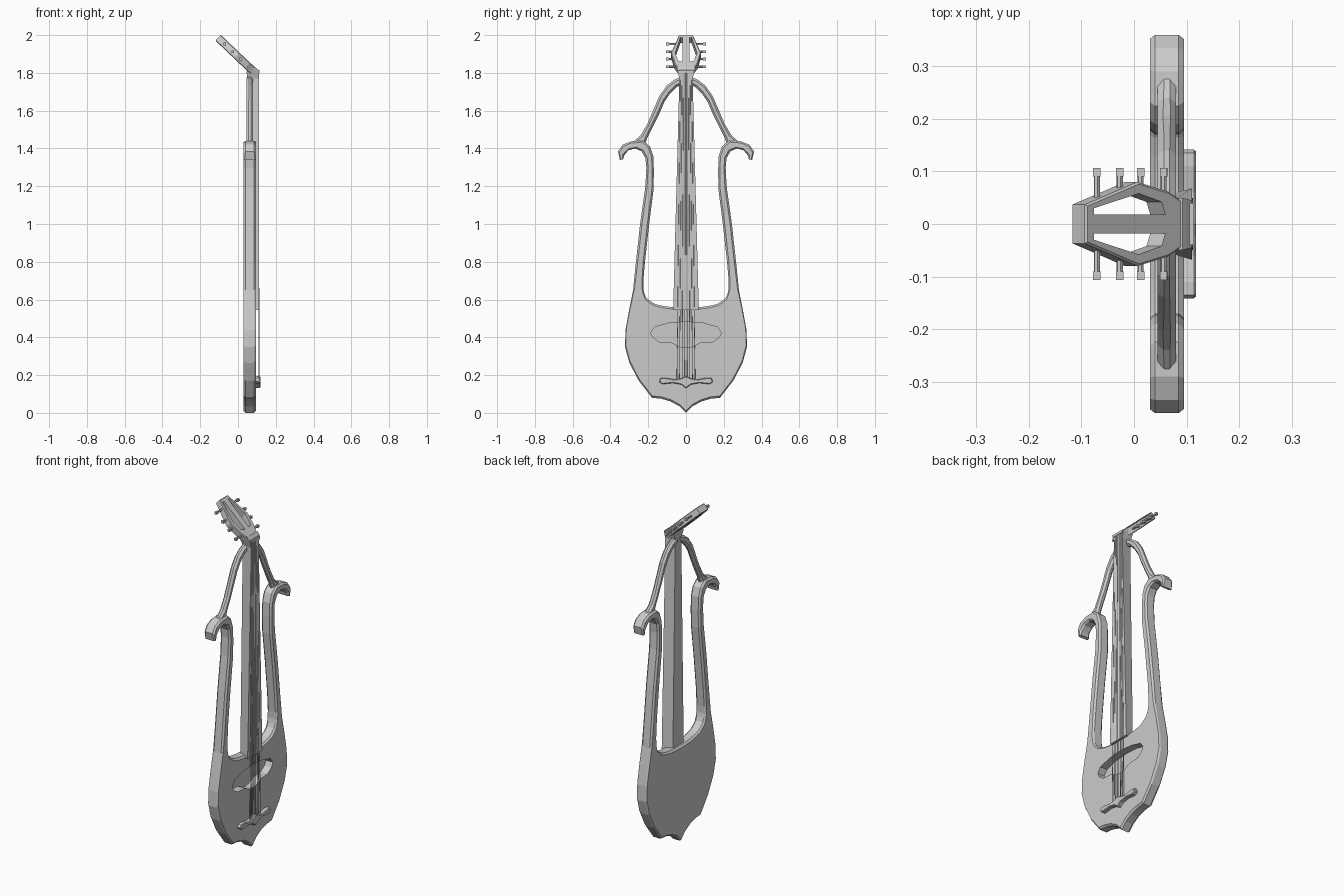
import bpy, bmesh
from math import radians
from mathutils import Matrix, Vector

cube = bpy.data.objects.get("Cube")
if cube:
    bpy.data.objects.remove(cube, do_unlink=True)

grey = bpy.data.materials.new("light grey")
grey.use_nodes = True
grey.diffuse_color = (0.6, 0.6, 0.6, 1)
grey.node_tree.nodes["Principled BSDF"].inputs["Base Color"].default_value = (0.6, 0.6, 0.6, 1)


def finish(bm, name, matrix=Matrix()):
    bmesh.ops.recalc_face_normals(bm, faces=bm.faces)
    mesh = bpy.data.meshes.new(name)
    bm.to_mesh(mesh)
    bm.free()
    mesh.materials.append(grey)
    obj = bpy.data.objects.new(name, mesh)
    obj.matrix_world = matrix
    bpy.context.collection.objects.link(obj)
    return obj


def mirrored(half):
    """Close a half outline running from the middle line to the middle line."""
    return half + [(-y, z) for y, z in reversed(half) if y > 0]


def prism(name, outline, x0, x1, bevel=0, matrix=Matrix()):
    """Extrude a (y, z) outline from x0 to x1."""
    bm = bmesh.new()
    face = bm.faces.new([bm.verts.new((x0, y, z)) for y, z in outline])
    new = bmesh.ops.extrude_face_region(bm, geom=[face])["geom"]
    bmesh.ops.translate(bm, vec=(x1 - x0, 0, 0),
                        verts=[v for v in new if isinstance(v, bmesh.types.BMVert)])
    obj = finish(bm, name, matrix)
    if bevel:
        mod = obj.modifiers.new("edge", "BEVEL")
        mod.width = bevel
        mod.segments = 1
        mod.limit_method = "ANGLE"
        mod.angle_limit = radians(75)
    return obj


def loft(name, sections):
    """Skin a row of sections that have equal corner counts."""
    bm = bmesh.new()
    rings = [[bm.verts.new(p) for p in s] for s in sections]
    count = len(rings[0])
    for a, b in zip(rings, rings[1:]):
        for i in range(count):
            j = (i + 1) % count
            bm.faces.new((a[i], a[j], b[j], b[i]))
    bm.faces.new(rings[0])
    bm.faces.new(rings[-1])
    return finish(bm, name)


def ribbon(name, pairs, x0, x1, chamfer):
    """Chamfered band between pairs of outer and inner edge points."""
    sections = []
    for oy, oz, iy, iz in pairs:
        o, i = Vector((0, oy, oz)), Vector((0, iy, iz))
        c = min(chamfer, (i - o).length * 0.3)
        step = (i - o).normalized() * c
        sections.append([p + Vector((x, 0, 0)) for p, x in (
            (o, x0 + c), (o + step, x0), (i - step, x0), (i, x0 + c),
            (i, x1 - c), (i - step, x1), (o + step, x1), (o, x1 - c))])
    return loft(name, sections)


def rod(name, a, b, radius, sides, matrix=Matrix()):
    a, b = Vector(a), Vector(b)
    bm = bmesh.new()
    turn = (b - a).to_track_quat("Z", "Y").to_matrix().to_4x4()
    bmesh.ops.create_cone(bm, cap_ends=True, segments=sides, radius1=radius, radius2=radius,
                          depth=(b - a).length, matrix=Matrix.Translation((a + b) / 2) @ turn)
    return finish(bm, name, matrix)


def cut(obj, cutter):
    cutter.hide_render = True
    cutter.hide_set(True)
    mod = obj.modifiers.new("cut", "BOOLEAN")
    mod.object = cutter
    mod.solver = "EXACT"


# Sound box, arms and scrolls as one band from scroll tip to scroll tip
half_body = [
    (0, 0, 0, 0.558), (0.035, 0.035, 0.03, 0.558), (0.08, 0.06, 0.07, 0.56),
    (0.13, 0.075, 0.1, 0.563), (0.18, 0.08, 0.13, 0.568), (0.25, 0.17, 0.165, 0.577),
    (0.3, 0.265, 0.19, 0.592), (0.323, 0.35, 0.212, 0.612), (0.32, 0.44, 0.221, 0.635),
    (0.3, 0.55, 0.226, 0.66), (0.28, 0.65, 0.226, 0.7), (0.265, 0.8, 0.217, 0.8),
    (0.243, 1, 0.195, 1), (0.215, 1.2, 0.172, 1.18), (0.21, 1.3, 0.17, 1.28),
    (0.215, 1.35, 0.173, 1.36), (0.235, 1.385, 0.19, 1.41), (0.27, 1.4, 0.225, 1.44),
    (0.305, 1.39, 0.29, 1.438), (0.322, 1.37, 0.335, 1.42), (0.328, 1.36, 0.36, 1.385),
    (0.333, 1.342, 0.35, 1.338)]
other_half = [(-a, b, -c, d) for a, b, c, d in reversed(half_body[1:])]
body = ribbon("body", other_half + half_body, 0.03, 0.095, 0.01)

# Sound hole
hole = [(0, 0.345), (0.03, 0.35), (0.075, 0.372), (0.14, 0.375), (0.175, 0.4), (0.187, 0.425),
        (0.165, 0.455), (0.09, 0.475), (0, 0.482)]
cut(body, prism("sound_hole_cutter", mirrored(hole), 0.05, 0.15))

# S-curved braces from the scrolls to the neck
brace = [(0.015, 1.785, 0.015, 1.74), (0.06, 1.765, 0.05, 1.725), (0.1, 1.735, 0.085, 1.69),
         (0.14, 1.68, 0.115, 1.645), (0.175, 1.6, 0.145, 1.575), (0.205, 1.53, 0.178, 1.51),
         (0.24, 1.47, 0.205, 1.455), (0.285, 1.43, 0.215, 1.425)]
for side, name in ((1, "left_brace"), (-1, "right_brace")):
    ribbon(name, [(side * a, b, side * c, d) for a, b, c, d in brace], 0.045, 0.08, 0.012)


# Neck with a flared collar that meets the tilted head
def section(back, front, back_width, front_width):
    (xb, zb), (xf, zf) = back, front
    return [(xb, -back_width, zb), (xf, -front_width, zf),
            (xf, front_width, zf), (xb, back_width, zb)]


loft("neck", [section((0.05, 0.545), (0.11, 0.545), 0.05, 0.068),
              section((0.05, 1.77), (0.11, 1.77), 0.028, 0.035),
              section((0.045, 1.805), (0.11, 1.81), 0.042, 0.045),
              section((0.05, 1.81), (0.092, 1.832), 0.045, 0.05)])

# Tilted head with two slots
tilt = Matrix.Translation((0.06, 0, 1.8)) @ Matrix.Rotation(radians(-46.5), 4, "Y")
head = prism("head", mirrored([(0, -0.01), (0.042, -0.01), (0.062, 0.03), (0.08, 0.11),
                               (0.037, 0.248), (0, 0.248)]), 0, 0.042, 0.004, tilt)
slot = [(0.018, 0.04), (0.042, 0.05), (0.058, 0.11), (0.03, 0.228), (0.018, 0.228)]
for side, name in ((1, "left"), (-1, "right")):
    cut(head, prism(name + "_slot_cutter", [(side * y, z) for y, z in slot], -0.05, 0.1, 0, tilt))
    # Tuning pegs
    for u, start in ((0.025, 0.05), (0.085, 0.065), (0.14, 0.06), (0.2, 0.045)):
        rod(name + "_peg", (0.021, side * start, u), (0.021, side * 0.1, u), 0.006, 6, tilt)
        rod(name + "_peg_knob", (0.021, side * 0.09, u), (0.021, side * 0.107, u), 0.01, 4, tilt)

# Bridge
bridge = [(0, 0.13), (0.025, 0.15), (0.07, 0.158), (0.125, 0.152), (0.143, 0.165),
          (0.135, 0.185), (0.11, 0.186), (0.06, 0.177), (0.025, 0.183), (0, 0.195)]
prism("bridge", mirrored(bridge), 0.09, 0.118, 0.004)

# Strings and nut
for i in range(8):
    t = i / 3.5 - 1
    rod("string", (0.111, t * 0.048, 0.165), (0.11, t * 0.028, 1.815), 0.0018, 5)
prism("nut", mirrored([(0, 1.8), (0.04, 1.8), (0.04, 1.815), (0, 1.815)]), 0.09, 0.114)
